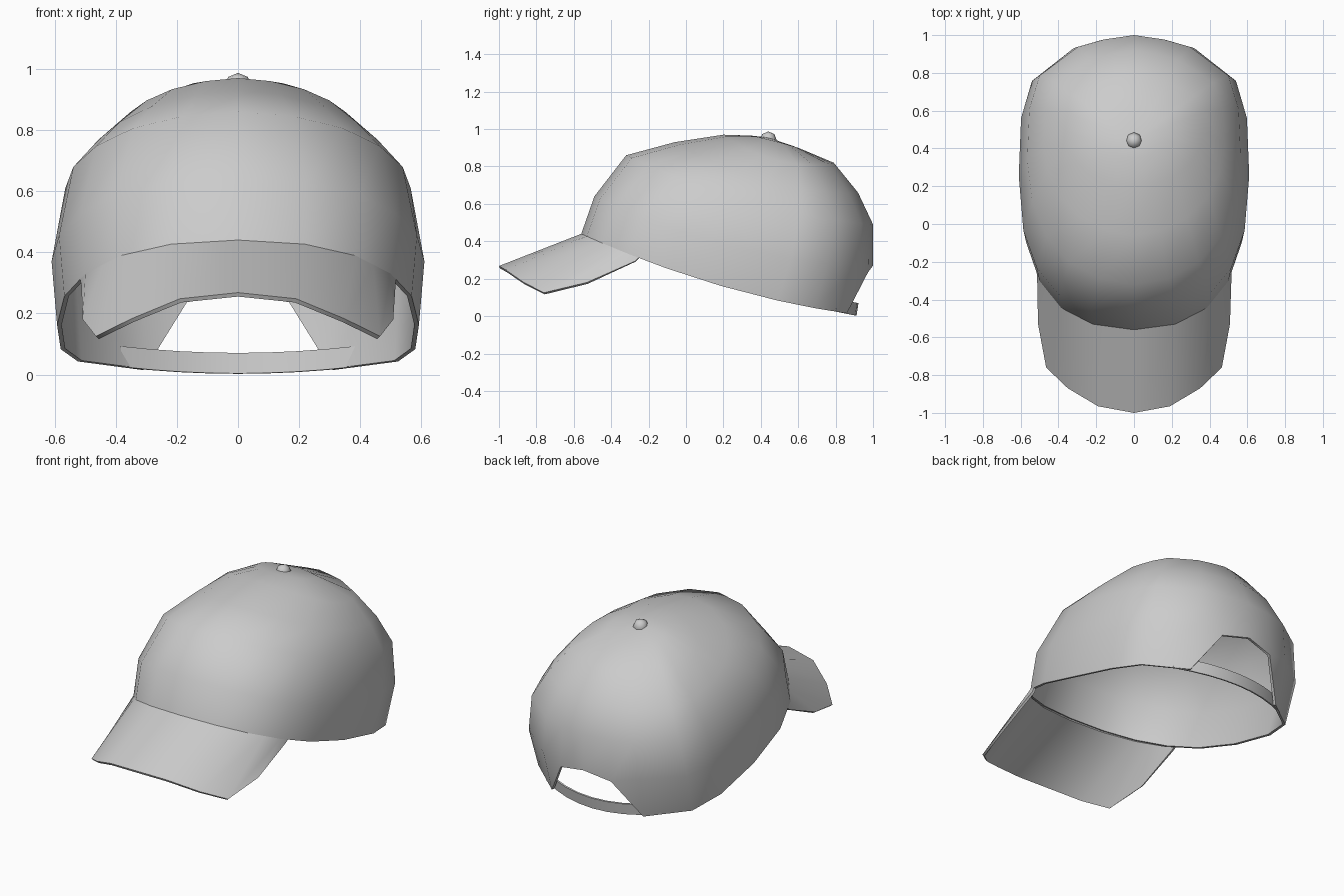
import bpy
import bmesh
from math import radians
from mathutils import Vector

cube = bpy.data.objects.get("Cube")
if cube:
    bpy.data.objects.remove(cube)

GREY = (0.6, 0.6, 0.6, 1)
fabric = bpy.data.materials.new("grey_fabric")
fabric.use_nodes = True
fabric.diffuse_color = GREY
fabric.node_tree.nodes["Principled BSDF"].inputs["Base Color"].default_value = GREY


def finish(name, bm, thickness=0.0, offset=-1):
    """Turn a bmesh into a named object, thicken it and smooth it."""
    mesh = bpy.data.meshes.new(name)
    bm.to_mesh(mesh)
    bm.free()
    mesh.materials.append(fabric)
    ob = bpy.data.objects.new(name, mesh)
    bpy.context.collection.objects.link(ob)
    bpy.ops.object.select_all(action='DESELECT')
    ob.select_set(True)
    bpy.context.view_layer.objects.active = ob
    if thickness:
        mod = ob.modifiers.new("thickness", 'SOLIDIFY')
        mod.thickness, mod.offset = thickness, offset
        bpy.ops.object.modifier_apply(modifier=mod.name)
    bpy.ops.object.shade_smooth_by_angle(angle=radians(50))
    return ob


def power(v, e):
    return abs(v) ** e * (1 if v >= 0 else -1)


def ring_point(ring, column):
    """Point of a plan column on a tilted ring."""
    yf, zf, yb, zb, width, zm, front_round, back_round = ring
    e = front_round if column[1] > 0 else back_round
    s, c = power(column[0], e), power(column[1], e)
    y = (yf + yb) / 2 + (yf - yb) / 2 * c
    z = zm + (zf - zb) / 2 * c + ((zf + zb) / 2 - zm) * c * c
    return Vector((width * s, y, z))


def sheet(rows):
    """Quads between successive rows of points."""
    bm = bmesh.new()
    vs = [[bm.verts.new(p) for p in row] for row in rows]
    for lo, hi in zip(vs, vs[1:]):
        for i in range(len(lo) - 1):
            bm.faces.new((lo[i], lo[i + 1], hi[i + 1], hi[i]))
    bm.normal_update()
    return bm


# Rings: front y, front z, back y, back z, half width, side z, front and back roundness
RINGS = [
    (-0.56, 0.44, 0.93, 0.005, 0.592, 0.162, 1, 1),
    (-0.49, 0.64, 1.00, 0.27, 0.61, 0.37, 1, 1),
    (-0.32, 0.86, 1.00, 0.49, 0.565, 0.61, 1.16, 1),
    (-0.06, 0.93, 0.92, 0.66, 0.48, 0.72, 1.25, 1.1),
    (0.20, 0.97, 0.79, 0.82, 0.37, 0.83, 1.25, 1.2),
    (0.35, 0.965, 0.60, 0.90, 0.18, 0.935, 1.25, 1.25),
]
# Plan outline of half the crown, front to back: side fraction, front fraction
half_plan = [(0, 1), (0.37, 0.96), (0.65, 0.845), (0.844, 0.654), (0.96, 0.39), (1, 0),
             (0.98, -0.41), (0.885, -0.675), (0.525, -0.906), (0.28, -0.965), (0, -1)]
columns = half_plan + [(-s, c) for s, c in half_plan[-2:0:-1]]
N = len(columns)
HALF = N // 2

# Crown, with an arched opening left at the back of the lowest band
bm = bmesh.new()
grid = [[bm.verts.new(ring_point(r, c)) for c in columns] for r in RINGS]
for i in (HALF - 1, HALF + 1):
    grid[1][i].co.z -= 0.035
pole = bm.verts.new((0, 0.44, 0.955))
for level, (lo, hi) in enumerate(zip(grid, grid[1:])):
    for i in range(N):
        j = (i + 1) % N
        quad = [lo[i], lo[j], hi[j], hi[i]]
        if level == 0 and i in (HALF - 1, HALF):
            continue
        if level == 0 and i == HALF - 2:
            quad.remove(lo[j])
        if level == 0 and i == HALF + 1:
            quad.remove(lo[i])
        bm.faces.new(quad)
for i in range(N):
    bm.faces.new((grid[-1][i], grid[-1][(i + 1) % N], pole))
bmesh.ops.delete(bm, geom=[v for v in bm.verts if not v.link_faces], context='VERTS')
bmesh.ops.recalc_face_normals(bm, faces=bm.faces[:])
if pole.normal.z < 0:
    bmesh.ops.reverse_faces(bm, faces=bm.faces[:])
finish("crown", bm, 0.015)

# Brim: inner edge lies on the crown rim, half outlines mirrored
rim = [ring_point(RINGS[0], c) for c in half_plan]
inner = [rim[int(t)].lerp(rim[int(t) + 1], t % 1) for t in (0, 1, 2, 2.5, 3, 3.25)]
outer = [Vector(p) for p in (
    (0, -1, 0.268), (0.19, -0.965, 0.248), (0.35, -0.87, 0.182),
    (0.465, -0.76, 0.125), (0.508, -0.53, 0.18), (0.513, -0.27, 0.295))]


def mirrored(half):
    return [Vector((-p.x, p.y, p.z)) for p in half[:0:-1]] + half


finish("brim", sheet([mirrored(outer), mirrored(inner)]), 0.014)

# Closing strap, its ends tucked inside the crown
bottom, top = [], []
for i in range(-4, 5):
    t = i / 4
    y, z = 0.912 - 0.11 * t * t, 0.003 + 0.022 * t * t
    bottom.append((-0.385 * t, y - 0.005, z))
    top.append((-0.385 * t, y + 0.005, z + 0.067))
finish("back_strap", sheet([bottom, top]), 0.01, 0)

# Button on top
bm = bmesh.new()
bmesh.ops.create_uvsphere(bm, u_segments=8, v_segments=4, radius=0.045)
button = finish("top_button", bm)
button.location = (0, 0.44, 0.942)
